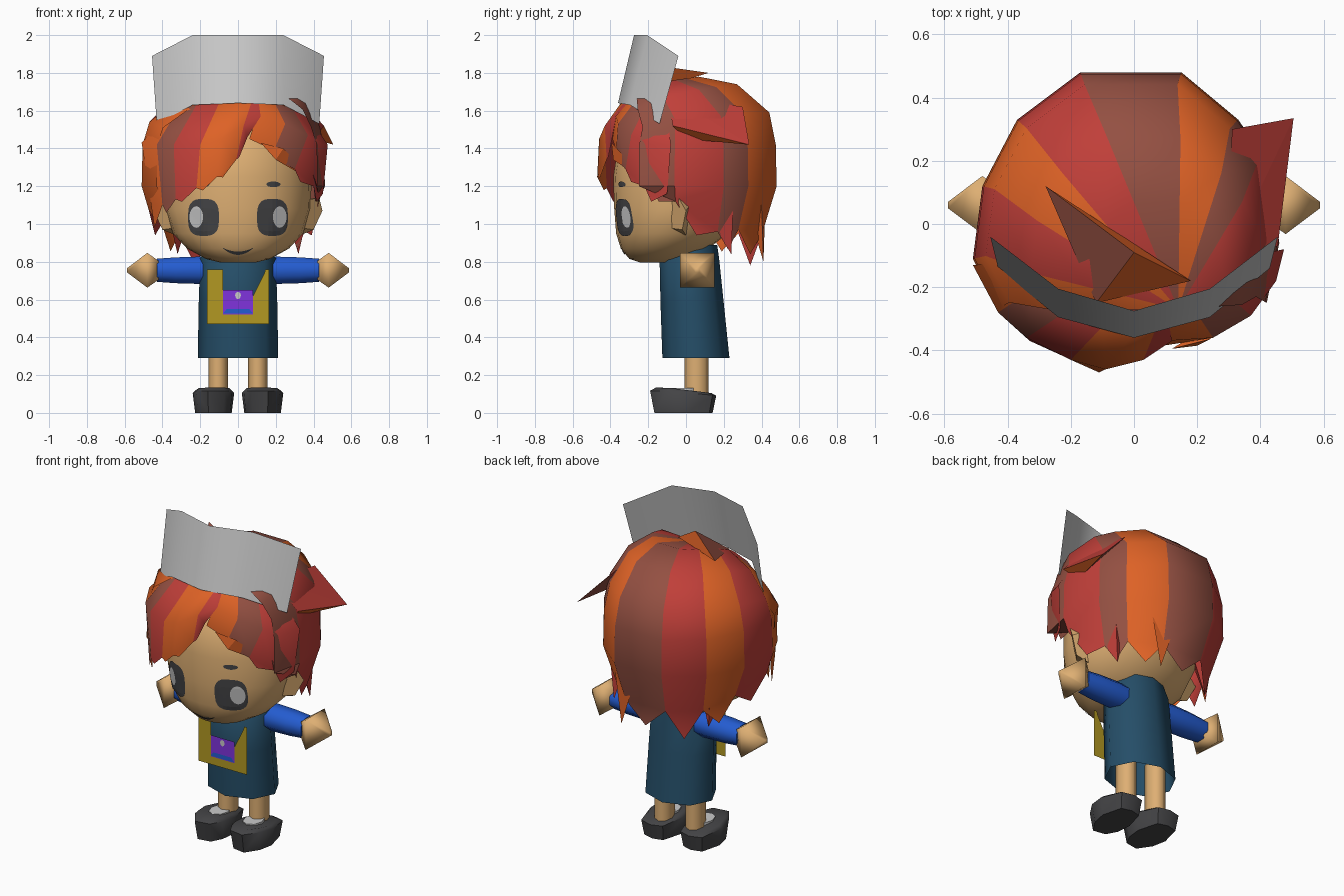
import bpy, bmesh, math
from mathutils import Vector
from mathutils.bvhtree import BVHTree

if "Cube" in bpy.data.objects:
    bpy.data.objects.remove(bpy.data.objects["Cube"])


def lin(c):
    return tuple((v / 255 / 12.92) if v < 10 else ((v / 255 + 0.055) / 1.055) ** 2.4 for v in c) + (1,)


MATS = {}
for name, c in dict(skin=(222, 175, 115), orange=(222, 98, 38), red=(192, 63, 57), brown=(148, 80, 66),
                    grey=(202, 202, 202), dark=(68, 68, 70), blue=(36, 92, 208), teal=(37, 78, 104),
                    yellow=(178, 152, 34), purple=(128, 52, 220)).items():
    MATS[name] = bpy.data.materials.new(name)
    MATS[name].diffuse_color = lin(c)


def make(name, verts, faces, cols, smooth=0, weld=False):
    """Mesh from points; cols is one colour or one per face; smooth is an angle."""
    if isinstance(cols, str):
        cols = [cols] * len(faces)
    used = sorted(set(cols))
    me = bpy.data.meshes.new(name)
    me.from_pydata([tuple(v) for v in verts], [], faces)
    for u in used:
        me.materials.append(MATS[u])
    for p, c in zip(me.polygons, cols):
        p.material_index = used.index(c)
    bm = bmesh.new()
    bm.from_mesh(me)
    if weld:
        bmesh.ops.remove_doubles(bm, verts=bm.verts, dist=1e-4)
    bmesh.ops.recalc_face_normals(bm, faces=bm.faces)
    bm.to_mesh(me)
    bm.free()
    ob = bpy.data.objects.new(name, me)
    bpy.context.collection.objects.link(ob)
    if smooth:
        bpy.ops.object.select_all(action='DESELECT')
        ob.select_set(True)
        bpy.context.view_layer.objects.active = ob
        bpy.ops.object.shade_smooth_by_angle(angle=math.radians(smooth))
    return ob


def loft(name, rings, col, caps=(True, True), smooth=55):
    n = len(rings[0])
    verts = [p for r in rings for p in r]
    faces = [(k * n + i, k * n + (i + 1) % n, (k + 1) * n + (i + 1) % n, (k + 1) * n + i)
             for k in range(len(rings) - 1) for i in range(n)]
    if caps[0]:
        faces.append(tuple(range(n)))
    if caps[1]:
        faces.append(tuple(range(len(verts) - n, len(verts))))
    return make(name, verts, faces, col, smooth)


def oval(z, hw, y0, y1, n=16, cx=0):
    return [(cx + hw * math.cos(2 * math.pi * i / n),
             (y0 + y1) / 2 + (y1 - y0) / 2 * math.sin(2 * math.pi * i / n), z) for i in range(n)]


# head
head = loft("head", [oval(z, w, a, b, 24) for z, w, a, b in [
    (0.795, 0.09, -0.24, -0.06), (0.815, 0.17, -0.30, 0.02), (0.87, 0.27, -0.345, 0.12),
    (0.95, 0.345, -0.37, 0.22), (1.08, 0.385, -0.38, 0.30), (1.25, 0.39, -0.385, 0.34),
    (1.42, 0.36, -0.36, 0.32), (1.54, 0.24, -0.26, 0.22)]], "skin")
tree = BVHTree.FromPolygons([v.co[:] for v in head.data.vertices],
                            [p.vertices[:] for p in head.data.polygons])


def decal(name, x0, x1, low, high, col, off=0.005, nx=12, nz=8):
    """Thin patch laid on the face between two curves of u in -1..1."""
    verts = []
    for i in range(nx + 1):
        u = -math.cos(math.pi * i / nx)
        x = (x0 + x1) / 2 + u * (x1 - x0) / 2
        for j in range(nz + 1):
            z = low(u) + (high(u) - low(u)) * j / nz
            hit = tree.ray_cast(Vector((x, -2, z)), Vector((0, 1, 0)))[0]
            verts.append((x, hit.y - off, z))
    m = nz + 1
    make(name, verts, [(i * m + j, (i + 1) * m + j, (i + 1) * m + j + 1, i * m + j + 1)
                       for i in range(nx) for j in range(nz)], col, weld=True)


def rim(c, h, p):
    arc = lambda u: h * max(0, 1 - abs(u) ** p) ** (1 / p)
    return (lambda u: c - arc(u)), (lambda u: c + arc(u))


# eyes, brows, mouth
for s, side in ((1, "right"), (-1, "left")):
    decal(side + "_eye", s * 0.10, s * 0.265, *rim(1.035, 0.098, 3), "dark")
    decal(side + "_eye_shine", s * 0.185, s * 0.257, *rim(1.037, 0.057, 2), "grey", 0.009)
    decal(side + "_brow", s * 0.15, s * 0.225, *rim(1.21, 0.015, 2), "dark", nz=2)
decal("mouth", -0.08, 0.08, lambda u: 0.836 + 0.036 * u * u,
      lambda u: 0.854 + 0.02 * u * u, "dark", nz=2)

# dress, open at the hem
loft("dress", [oval(z, w, a, b, 8) for z, w, a, b in [
    (0.29, 0.213, -0.125, 0.23), (0.58, 0.208, -0.135, 0.20),
    (0.82, 0.20, -0.14, 0.175), (0.89, 0.14, -0.06, 0.165)]], "teal", caps=(False, True))


def plate(name, pts, faces, y, col):
    make(name, [(x, y, z) for x, z in pts], faces, col)


# apron with a pocket patch
plate("apron", [(-0.165, 0.76), (-0.165, 0.47), (0.165, 0.47), (0.165, 0.76),
                (-0.08, 0.76), (-0.08, 0.52), (0.08, 0.52), (0.08, 0.62), (0.14, 0.74), (0.145, 0.76)],
      [(0, 1, 5, 4), (1, 2, 6, 5), (2, 3, 9, 8, 7, 6)], -0.147, "yellow")
plate("pocket", [(-0.08, 0.52), (0.08, 0.52), (0.08, 0.65), (-0.08, 0.65)], [(0, 1, 2, 3)], -0.149, "purple")
plate("pocket_trim", [(-0.08, 0.525), (0.08, 0.525), (0.06, 0.55), (-0.06, 0.55)], [(0, 1, 2, 3)], -0.152, "blue")
plate("pocket_button", [(0.016 * math.cos(a * math.pi / 4), 0.622 + 0.02 * math.sin(a * math.pi / 4))
                        for a in range(8)], [tuple(range(8))], -0.152, "grey")

# limbs, ears and shoes on both sides
SHOE = [(-0.06, -0.175), (0.03, -0.19), (0.09, -0.10), (0.11, 0.0), (0.075, 0.14),
        (0.0, 0.16), (-0.07, 0.14), (-0.11, 0.0), (-0.10, -0.10)]


def xring(s, x, r, n, ry=None):
    ry = ry or r
    return [(s * x, 0.06 + ry * math.cos(2 * math.pi * (i + 0.5) / n),
             0.755 + r * math.sin(2 * math.pi * (i + 0.5) / n)) for i in range(n)]


for s, side in ((1, "right"), (-1, "left")):
    loft(side + "_leg", [oval(z, 0.052, -0.008, 0.12, 8, s * 0.105) for z in (0.09, 0.42)], "skin", smooth=70)
    loft(side + "_sleeve", [xring(s, 0.12, 0.075, 8), xring(s, 0.21, 0.078, 8, 0.08),
                            xring(s, 0.33, 0.074, 8, 0.08), xring(s, 0.43, 0.066, 8, 0.07)], "blue")
    loft(side + "_hand", [xring(s, 0.42, 0.07, 4), xring(s, 0.48, 0.13, 4, 0.13),
                          xring(s, 0.588, 0.015, 4)], "skin", smooth=180)
    rings = []
    for k, lift in ((0.88, 0), (1.0, 0.9), (0.84, 1.03)):
        rings.append([(s * (0.13 + x * k), y * k, lift * (0.13 - 0.1 * max(0, y + 0.12)))
                      for x, y in SHOE])
    loft(side + "_shoe", rings, "dark")
    loft(side + "_sock", [oval(z, 0.055, -0.085, 0.06, 8, s * 0.115) for z in (0.1, 0.133)], "grey")
    ear = [(0.33, -0.11, 1.12), (0.33, -0.10, 0.98), (0.33, 0.0, 0.94), (0.34, 0.04, 1.13),
           (0.43, -0.04, 1.14), (0.447, 0.0, 1.07), (0.40, -0.02, 0.97)]
    make(side + "_ear", [(s * x, y, z) for x, y, z in ear],
         [(0, 1, 6, 5, 4), (1, 2, 6), (2, 3, 5, 6), (3, 0, 4), (3, 4, 5)], "skin")

# main hair: strips fanned out from the parting, each ending in a point
PART = Vector((0.14, -0.27, 1.665))
RIM = [(-0.43, -0.27, 1.15), (-0.51, -0.11, 1.08), (-0.48, 0.12, 1.0), (-0.37, 0.33, 0.95), (-0.17, 0.48, 0.95),
       (0.15, 0.48, 0.95), (0.33, 0.33, 0.97), (0.42, 0.2, 0.96), (0.46, -0.06, 1.12), (0.42, -0.25, 1.28)]
COLS = ["orange", "red", "orange", "red", "brown", "orange", "brown", "red", "brown"]
DROP = [0.10, 0.10, 0.12, 0.17, 0.12, 0.12, 0.10, 0.10, 0.08]


def strand(x, y, hem):
    back, front = max(0, y) / 0.48, max(0, -y) / 0.27
    p = lambda t, z: Vector((*PART.lerp(Vector((x, y, z)), t).xy, z - 0.09 * front))
    q = lambda k, z: Vector((x * k, y * k, z))
    return [PART, p(0.45, 1.75 + 0.03 * back), p(0.72, 1.69 + 0.05 * back),
            q(0.92, 1.56 + 0.03 * back - 0.05 * front),
            q(0.99, 1.42), q(1.0, 1.2), q(0.84 if y > 0 else 0.93, hem)]


verts, faces, cols = [], [], []
for i, col in enumerate(COLS):
    a, b = strand(*RIM[i]), strand(*RIM[i + 1])
    tip = (a[-1] + b[-1]) / 2 - Vector((0, 0, DROP[i]))
    o = len(verts)
    verts += a + b + [tip]
    n = len(a)
    faces += [(o, o + 1, o + n + 1)] + [(o + k, o + k + 1, o + n + k + 1, o + n + k) for k in range(1, n - 1)]
    faces.append((o + n - 1, o + 2 * n, o + 2 * n - 1))
    cols += [col] * n
make("hair", verts, faces, cols, smooth=60, weld=True)


def fringe(name, edges, cols, drop):
    """Curved strips from the parting between edge lines of top, middle and bottom points."""
    verts, faces, fc = [], [], []
    for (a, b), col, d in zip(zip(edges, edges[1:]), cols, drop):
        o = len(verts)
        tip = Vector(a[2]).lerp(Vector(b[2]), 0.3) - Vector((0, 0, d))
        verts += [*a, *b, tip, PART]
        faces += [(o, o + 1, o + 4, o + 3), (o + 1, o + 2, o + 5, o + 4), (o + 2, o + 6, o + 5), (o, o + 3, o + 7)]
        fc += [col] * 4
    make(name, verts, faces, fc, smooth=60, weld=True)


fringe("left_fringe", [
    ((-0.37, -0.12, 1.59), (-0.51, -0.13, 1.43), (-0.46, -0.16, 1.10)),
    ((-0.31, -0.20, 1.62), (-0.43, -0.28, 1.42), (-0.40, -0.29, 1.10)),
    ((-0.22, -0.28, 1.63), (-0.34, -0.36, 1.42), (-0.33, -0.37, 1.13)),
    ((-0.10, -0.325, 1.64), (-0.20, -0.43, 1.42), (-0.22, -0.42, 1.19)),
    ((0.0, -0.345, 1.64), (-0.09, -0.46, 1.45), (-0.11, -0.47, 1.25)),
    ((0.07, -0.33, 1.64), (0.03, -0.43, 1.52), (-0.01, -0.42, 1.34)),
    ((0.11, -0.31, 1.64), (0.12, -0.37, 1.57), (0.05, -0.39, 1.46))],
    ["orange", "brown", "red", "orange", "orange", "red"], [0.12, 0.05, 0.03, 0.03, 0.03, 0.02])
fringe("right_fringe", [
    ((0.11, -0.31, 1.64), (0.10, -0.37, 1.57), (0.06, -0.39, 1.45)),
    ((0.20, -0.285, 1.63), (0.25, -0.36, 1.53), (0.19, -0.37, 1.39)),
    ((0.29, -0.22, 1.61), (0.37, -0.29, 1.47), (0.30, -0.32, 1.29)),
    ((0.34, -0.15, 1.59), (0.45, -0.18, 1.42), (0.40, -0.22, 1.20)),
    ((0.37, -0.10, 1.58), (0.475, -0.08, 1.42), (0.45, -0.10, 1.16))],
    ["orange", "brown", "red", "red"], [0.0, 0.03, 0.04, 0.07])


def spike(name, base, tip, cols):
    n = len(base)
    make(name, [*base, tip], [(i, (i + 1) % n, n) for i in range(n)] + [tuple(range(n))], cols)


# loose locks
spike("side_lock", [(0.30, -0.10, 1.69), (0.31, 0.30, 1.62), (0.40, 0.0, 1.45), (0.455, -0.07, 1.52)],
      (0.505, 0.335, 1.42), ["red", "brown", "orange", "red", "red"])
spike("crown_lock", [(-0.12, -0.25, 1.69), (0.18, -0.18, 1.71), (0.0, -0.09, 1.83)],
      (-0.28, 0.12, 1.80), ["brown", "orange", "brown", "orange"])
spike("cheek_lock", [(0.12, -0.395, 1.43), (0.24, -0.365, 1.40), (0.20, -0.385, 1.34)],
      (0.41, -0.21, 1.22), "orange")
for s, side in ((1, "right"), (-1, "left")):
    spike(side + "_nape_lock", [(s * 0.38, 0.08, 1.1), (s * 0.24, 0.22, 1.1), (s * 0.34, 0.25, 1.1)],
          (s * 0.32, 0.24, 0.84), "red")
spike("back_lock", [(0.2, 0.40, 1.1), (0.05, 0.42, 1.1), (0.12, 0.32, 1.1)], (0.15, 0.41, 0.80), "orange")

# tall open cap band, leaning back
low = [(-0.43, -0.14, 1.53), (-0.24, -0.295, 1.63), (0, -0.36, 1.64), (0.24, -0.295, 1.63), (0.43, -0.14, 1.53)]
top = [(-0.455, -0.04, 1.89), (-0.24, -0.205, 2.0), (0, -0.275, 2.0), (0.24, -0.205, 2.0), (0.455, -0.04, 1.89)]
make("cap_band", low + top, [(i, i + 1, i + 6, i + 5) for i in range(4)], "grey", smooth=55)

for m in bpy.data.materials:
    if m.users and not m.is_grease_pencil:
        m.use_nodes = True
        m.node_tree.nodes["Principled BSDF"].inputs["Base Color"].default_value = m.diffuse_color
